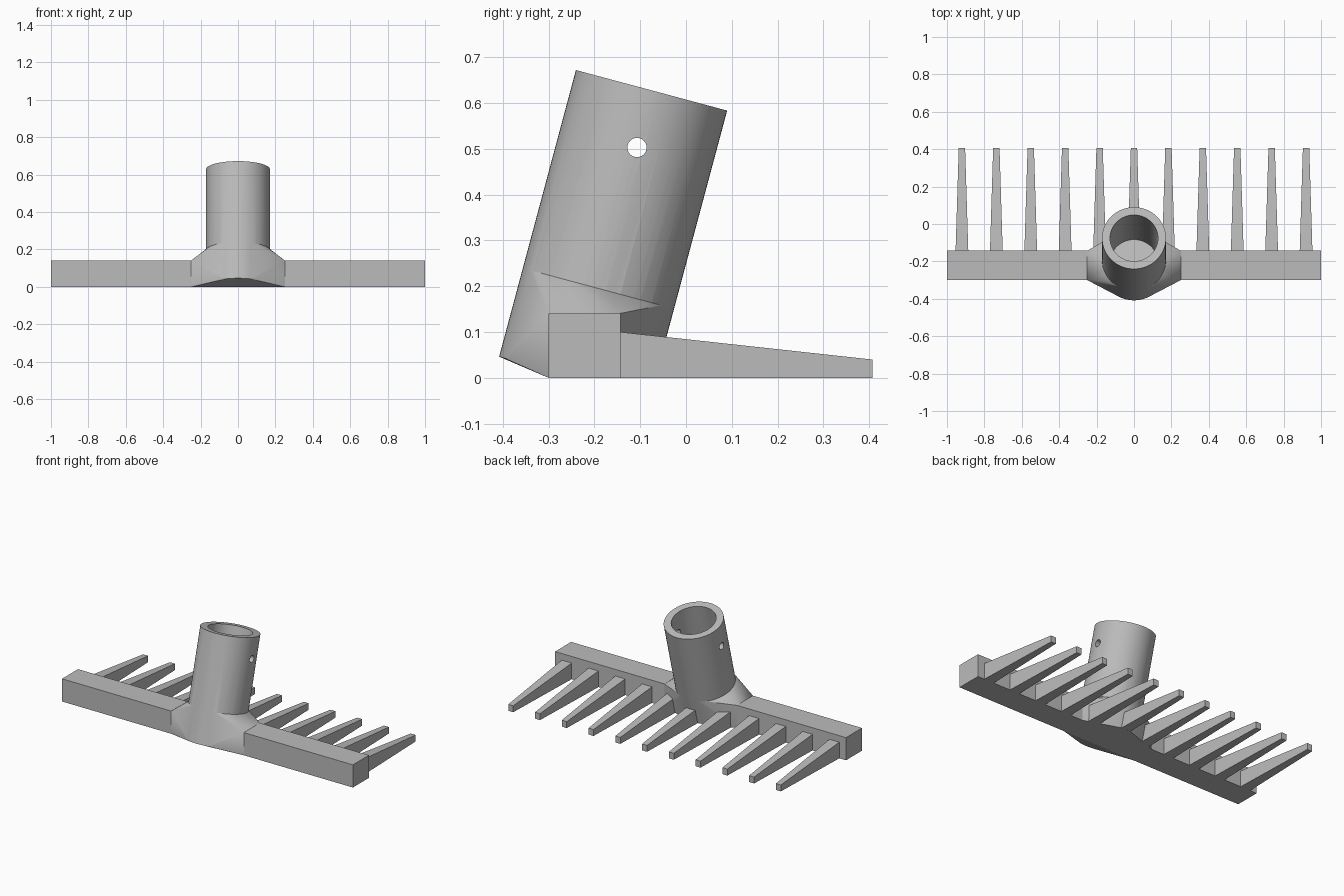
import bpy, bmesh
from math import radians
from mathutils import Matrix, Vector

cube = bpy.data.objects.get("Cube")
if cube:
    bpy.data.objects.remove(cube, do_unlink=True)

GREY = bpy.data.materials.new("plain grey")
GREY.use_nodes = True
GREY.diffuse_color = (0.5, 0.5, 0.5, 1)
GREY.node_tree.nodes["Principled BSDF"].inputs["Base Color"].default_value = (0.5, 0.5, 0.5, 1)

# Socket axis: leans backward from its base centre
TILT = Matrix.Translation((0, -0.243, 0.002)) @ Matrix.Rotation(radians(-15), 4, 'X')
LENGTH, OUTER, INNER = 0.648, 0.171, 0.128
FRONT, BACK, TOP = -0.30, -0.143, 0.141


def finish(bm, name):
    bmesh.ops.recalc_face_normals(bm, faces=bm.faces)
    mesh = bpy.data.meshes.new(name)
    bm.to_mesh(mesh)
    bm.free()
    mesh.materials.append(GREY)
    obj = bpy.data.objects.new(name, mesh)
    bpy.context.collection.objects.link(obj)
    return obj


def add_box(bm, half_width):
    size = Matrix.Diagonal((2 * half_width, BACK - FRONT, TOP, 1))
    place = Matrix.Translation((0, (FRONT + BACK) / 2, TOP / 2))
    bmesh.ops.create_cube(bm, size=1, matrix=place @ size)


def add_rod(bm, radius, start, end, matrix, sides=64):
    place = matrix @ Matrix.Translation((0, 0, (start + end) / 2))
    bmesh.ops.create_cone(bm, cap_ends=True, segments=sides, radius1=radius,
                          radius2=radius, depth=end - start, matrix=place)


def trim_below_ground(bm):
    geom = bm.verts[:] + bm.edges[:] + bm.faces[:]
    cut = bmesh.ops.bisect_plane(bm, geom=geom, plane_co=(0, 0, 0),
                                 plane_no=(0, 0, 1), clear_inner=True)
    edges = [e for e in bm.edges if e.is_boundary]
    if edges:
        bmesh.ops.holes_fill(bm, edges=edges, sides=0)


def combine(target, other, operation):
    mod = target.modifiers.new(operation.lower(), 'BOOLEAN')
    mod.operation, mod.solver, mod.object = operation, 'EXACT', other
    bpy.context.view_layer.objects.active = target
    bpy.ops.object.modifier_apply(modifier=mod.name)
    bpy.data.objects.remove(other, do_unlink=True)


# Head bar
bm = bmesh.new()
add_box(bm, 1.0)
head = finish(bm, "head_bar_with_socket")

# Flared collar: hull around the socket foot and the middle of the bar
bm = bmesh.new()
add_box(bm, 0.25)
add_rod(bm, OUTER, 0, 0.2, TILT)
points = [v.co.copy() for v in bm.verts]
bm.clear()
verts = [bm.verts.new(p) for p in points]
hull = bmesh.ops.convex_hull(bm, input=verts)
loose = [v for v in bm.verts if not v.link_faces]
bmesh.ops.delete(bm, geom=loose, context='VERTS')
trim_below_ground(bm)
combine(head, finish(bm, "collar"), 'UNION')

# Handle socket tube
bm = bmesh.new()
add_rod(bm, OUTER, 0.1, LENGTH, TILT)
combine(head, finish(bm, "socket"), 'UNION')

# Blind bore for the handle
bm = bmesh.new()
add_rod(bm, INNER, 0.14, LENGTH + 0.1, TILT)
combine(head, finish(bm, "bore_cutter"), 'DIFFERENCE')

# Cross hole for the fixing pin
bm = bmesh.new()
across = Matrix.Translation((0, -0.107, 0.503)) @ Matrix.Rotation(radians(90), 4, 'Y')
add_rod(bm, 0.021, -0.4, 0.4, across, 32)
combine(head, finish(bm, "pin_cutter"), 'DIFFERENCE')

bpy.ops.object.select_all(action='DESELECT')
head.select_set(True)
bpy.context.view_layer.objects.active = head
bpy.ops.object.shade_smooth_by_angle(angle=radians(15))

# Tapered teeth
for i in range(11):
    bm = bmesh.new()
    x = (i - 5) * 0.184
    rings = []
    for y, half, height in ((BACK, 0.034, 0.10), (0.407, 0.017, 0.04)):
        corners = ((-half, 0), (half, 0), (half, height), (-half, height))
        rings.append([bm.verts.new((x + dx, y, z)) for dx, z in corners])
    bm.faces.new(rings[0])
    bm.faces.new(rings[1][::-1])
    for k in range(4):
        n = (k + 1) % 4
        bm.faces.new((rings[0][k], rings[0][n], rings[1][n], rings[1][k]))
    finish(bm, f"tooth_{i + 1}")
